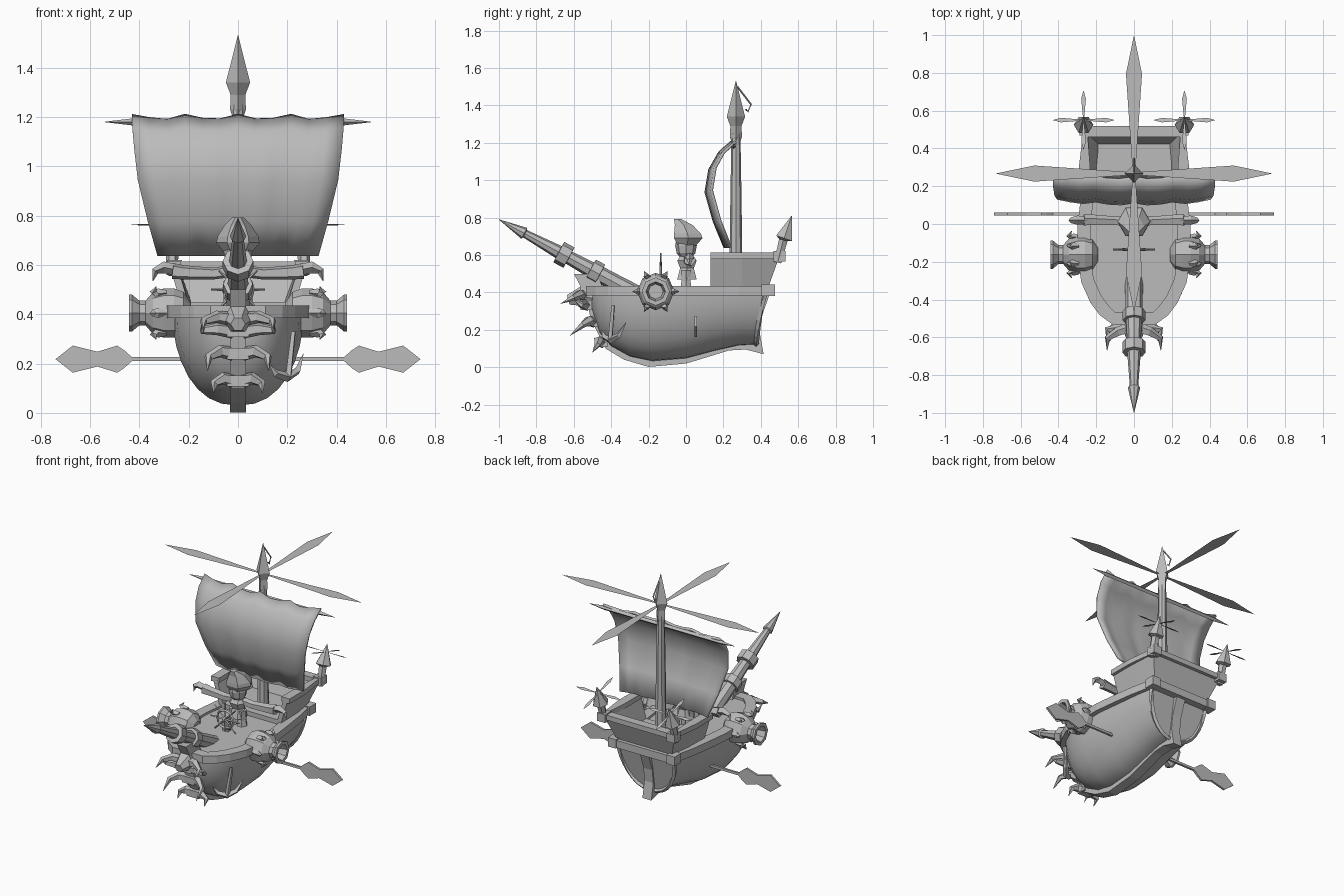
import bpy, bmesh, math
from mathutils import Matrix, Vector

cube = bpy.data.objects.get("Cube")
if cube:
    bpy.data.objects.remove(cube, do_unlink=True)

grey = bpy.data.materials.new("plain_grey")
grey.use_nodes = True
grey.diffuse_color = (0.5, 0.5, 0.5, 1)
grey.node_tree.nodes["Principled BSDF"].inputs["Base Color"].default_value = (0.5, 0.5, 0.5, 1)

YZ = Matrix(((0, 0, 1), (1, 0, 0), (0, 1, 0))).to_4x4()
XZ = Matrix(((1, 0, 0), (0, 0, -1), (0, 1, 0))).to_4x4()


def make(name, verts, faces, mirror=False, smooth=False, solid=0):
    mesh = bpy.data.meshes.new(name)
    bm = bmesh.new()
    vs = [bm.verts.new(v) for v in verts]
    for f in faces:
        bm.faces.new([vs[i] for i in f])
    bmesh.ops.recalc_face_normals(bm, faces=bm.faces)
    bm.to_mesh(mesh)
    bm.free()
    obj = bpy.data.objects.new(name, mesh)
    bpy.context.collection.objects.link(obj)
    mesh.materials.append(grey)
    if solid:
        mod = obj.modifiers.new("thickness", 'SOLIDIFY')
        mod.thickness, mod.offset = solid, 0
    if mirror:
        obj.modifiers.new("mirror", 'MIRROR')
    if smooth:
        bpy.ops.object.select_all(action='DESELECT')
        obj.select_set(True)
        bpy.context.view_layer.objects.active = obj
        bpy.ops.object.shade_smooth_by_angle(angle=math.radians(40))
    return obj


def loft(name, rings, cyclic=False, **kw):
    n, m = len(rings[0]), len(rings)
    faces = []
    for i in range(m if cyclic else m - 1):
        k = (i + 1) % m
        faces += [(i*n + j, i*n + (j+1) % n, k*n + (j+1) % n, k*n + j) for j in range(n)]
    if not cyclic:
        faces += [tuple(range(n)), tuple(range((m-1)*n, m*n))]
    return make(name, [v for r in rings for v in r], faces, **kw)


def tube(name, pts, radii, sides=6, axis=None, **kw):
    pts = [Vector(p) for p in pts]
    rings = []
    for i, p in enumerate(pts):
        t = Vector(axis) if axis else pts[min(i+1, len(pts)-1)] - pts[max(i-1, 0)]
        q = t.to_track_quat('Z', 'Y')
        r = max(radii[i], 0.001)
        angles = [math.tau * k / sides for k in range(sides)]
        rings.append([p + q @ Vector((r*math.cos(a), r*math.sin(a), 0)) for a in angles])
    return loft(name, rings, **kw)


def plate(name, outline, thick, matrix, **kw):
    rings = [[matrix @ Vector((x, y, s*thick/2)) for x, y in outline] for s in (-1, 1)]
    return loft(name, rings, **kw)


def box(name, centre, size, **kw):
    x, y, z = size
    outline = [(-x/2, -y/2), (x/2, -y/2), (x/2, y/2), (-x/2, y/2)]
    return plate(name, outline, z, Matrix.Translation(centre), **kw)


def band(name, path, w, z0, z1, cyclic=False):
    rings, n = [], len(path)
    for i, p in enumerate(path):
        a = path[i-1] if cyclic or i else p
        b = path[(i+1) % n] if cyclic or i < n-1 else p
        d = Vector((b[1]-a[1], a[0]-b[0])).normalized() * w
        rings.append([(p[0]+s*d.x, p[1]+s*d.y, z) for s, z in ((-1, z0), (1, z0), (1, z1), (-1, z1))])
    return loft(name, rings, cyclic=cyclic)


def rotor(name, centre, radius, width, tilt, **kw):
    # Four paper-thin blades
    shape = [(0.04, 0.1), (0.72, 0.5), (1, 0), (0.72, -0.5), (0.04, -0.1)]
    for k in range(4):
        m = Matrix.Translation(centre) @ Matrix.Rotation(tilt, 4, 'X') @ Matrix.Rotation(k*math.pi/2, 4, 'Z')
        make(f"{name}_blade_{k+1}", [m @ Vector((x*radius, y*width, 0)) for x, y in shape],
             [range(len(shape))], **kw)


# Hull: stations of y, half width, bottom height
stations = [(-.50, .11, .30), (-.46, .16, .18), (-.40, .205, .11), (-.30, .25, .055), (-.18, .268, .03),
            (0, .268, .045), (.15, .25, .085), (.28, .232, .115), (.37, .212, .12)]
TOP = 0.42
rings = []
for y, w, zk in stations:
    ring = []
    for k in range(17):
        a = math.pi * k / 16
        z = TOP - (TOP - zk) * math.sin(a)
        rake = 0.06 * max(0, y - 0.15) / 0.22 * (z / TOP)**2
        c = math.cos(a)
        ring.append((math.copysign(abs(c)**0.85, c) * w, y + rake, z))
    rings.append(ring)
loft("hull", rings, smooth=True)

# Gunwale around the deck edge
side = [(w - .004, y) for y, w, zk in stations[:-1]] + [(.212, .435)]
band("gunwale", side + [(-x, y) for x, y in reversed(side)], 0.034, 0.385, 0.435, cyclic=True)
box("gunwale_stern_block", (.218, .44, .412), (.06, .07, .06), mirror=True)

# Keel, stem and rudder in one bent strip
plate("keel", [(-.60, .50), (-.535, .38), (-.51, .26), (-.43, .10), (-.33, .04), (-.2, .002), (0, .02),
               (.1, .05), (.23, .09), (.32, .095), (.415, .07), (.395, .18), (.405, .27), (.45, .40), (.40, .42),
               (.34, .14), (.15, .12), (-.2, .08), (-.38, .16), (-.44, .42), (-.48, .50)], 0.066, YZ)
# Raised frame round the stern edge
tube("stern_frame", rings[-1], [.014]*len(rings[-1]), 4)

# Raised stern castle with flared walls
low = [(.21, .13), (.205, .30), (.19, .425)]
high = [(.262, .13), (.262, .30), (.255, .49)]
low, high = [p + [(-x, y) for x, y in reversed(p)] for p in (low, high)]
n = len(low)
make("castle_walls", [(x, y, .42) for x, y in low] + [(x, y, .60) for x, y in high],
     [(i, i+1, n+i+1, n+i) for i in range(n-1)], solid=0.03)
band("castle_rail", high, 0.03, 0.58, 0.613)
plate("castle_floor", low, 0.03, Matrix.Translation((0, 0, .435)))
box("castle_rail_block", (.258, .50, .593), (.06, .065, .055), mirror=True)

# Spear posts with small rotors on the stern corners
tube("stern_post", [(.267, .49, .56), (.267, .52, .68), (.267, .525, .69), (.267, .565, .81)],
     [.022, .027, .052, 0], 6, mirror=True)
rotor("stern_rotor", (.267, .55, .763), .165, .025, math.radians(-17), mirror=True)

# Mast with spear tip, hook and large rotor
MY = 0.267
tube("mast", [(0, MY, z) for z in (.42, .9, 1.25)], [.036, .03, .024], 8, smooth=True)
tube("mast_spear", [(0, MY, z) for z in (1.20, 1.23, 1.29, 1.34, 1.53)], [.022, .032, .03, .049, 0], 4)
tube("mast_hook", [(0, .275, 1.50), (0, .348, 1.405), (0, .33, 1.365), (0, .32, 1.38)], [.005]*4, 4)
rotor("mast_rotor", (0, MY, 1.325), .733, .085, 0)

# Billowing sail: rows of height, half width and depth
rows = [(.64, .325, .212), (.78, .365, .155), (.94, .405, .11), (1.06, .42, .13), (1.14, .428, .175), (1.195, .43, .24)]
U = 13
verts = []
for z, half, y in rows:
    for i in range(U):
        u = 2 * i / (U - 1) - 1
        wave = math.cos(u * 13) * .012
        verts.append((u * half, y + .02*u*u + wave*.6, z + wave * (z - .64) / .55))
make("sail", verts, [(j*U+i, j*U+i+1, (j+1)*U+i+1, (j+1)*U+i)
                     for j in range(len(rows)-1) for i in range(U-1)], solid=0.016, smooth=True)
tube("sail_yard", [(x, .255, 1.18) for x in (-.54, -.43, .43, .54)], [0, .014, .014, 0], 4)

# Bowsprit: radius at each y along the sloping line
sprit = [(-.22, .05), (-.42, .045), (-.46, .045), (-.461, .06), (-.51, .06), (-.511, .042), (-.625, .036),
         (-.626, .062), (-.68, .062), (-.681, .036), (-.86, .022), (-.865, .033), (-1, 0)]
tube("bowsprit", [(0, y, .79 - (y + 1) * .545) for y, r in sprit], [r for y, r in sprit], 8, axis=(0, -.88, .48))

# Horns and collars on the stem
for i, (y, z, reach, fwd, drop) in enumerate([(-.55, .38, .15, .12, .04), (-.535, .33, .155, .06, -.03),
                                              (-.50, .24, .13, .12, .07), (-.45, .13, .105, .05, .05)]):
    tube(f"stem_horn_{i+1}", [(.02, y, z), (reach*.55, y-.02, z+.01), (reach*.93, y-fwd*.45, z-drop*.2),
                              (reach*.95, y-fwd, z-drop)], [.03, .026, .017, 0], 5, mirror=True)
    box(f"stem_collar_{i+1}", (0, y, z), (.09, .06, .045))
tube("stem_head", [(0, -.50, .37), (0, -.56, .38), (0, -.63, .36)], [.05, .06, .03], 6)

# Side cannons with claws
CY, CZ = -.162, .405
barrel = [(.19, .04), (.22, .085), (.26, .1), (.30, .1), (.345, .085), (.375, .05), (.40, .05),
          (.43, .075), (.443, .075), (.443, .052), (.38, .04)]
tube("cannon", [(x, CY, CZ) for x, r in barrel], [r for x, r in barrel], 8, axis=(1, 0, 0), mirror=True)
for k in range(6):
    a = math.tau * k / 6
    tube(f"cannon_claw_{k+1}", [(x, CY + r*math.cos(a), CZ + r*math.sin(a))
                                for x, r in ((.29, .093), (.325, .092), (.345, .1), (.33, .125))],
         [.012, .02, .014, 0], 4, mirror=True)

# Oars
oar = [(.20, .008), (.43, .008), (.46, .035), (.49, .055), (.57, .03), (.67, .055), (.74, 0)]
plate("oar", [(x, .218 + h) for x, h in oar] + [(x, .218 - h) for x, h in reversed(oar[:-1])],
      0.014, Matrix.Translation((0, .053, 0)) @ XZ, mirror=True)

# Anchor on the left bow
tube("anchor_shank", [(.225, -.39, .33), (.205, -.405, .15)], [.011, .015], 4)
tube("anchor_arms", [(.265, -.32, .24), (.24, -.36, .17), (.20, -.405, .145), (.155, -.435, .16), (.125, -.45, .20)],
     [0, .016, .02, .016, 0], 4)

# Steering wheel on a pedestal
wheel = [(.06*math.cos(math.tau*k/12), -.135, .50 + .06*math.sin(math.tau*k/12)) for k in range(13)]
tube("wheel_rim", wheel, [.008]*13, 4)
for k in range(4):
    d = Vector((math.cos(k*math.pi/4), 0, math.sin(k*math.pi/4))) * .11
    c = Vector((0, -.135, .50))
    tube(f"wheel_spoke_{k+1}", [c - d, c, c + d], [.004, .007, .004], 4)
box("wheel_pedestal", (0, -.12, .455), (.04, .03, .09))

# Captain: legs, coat, arms, head and hat
tube("captain_leg", [(.03, 0, .42), (.03, 0, .46), (.03, 0, .52)], [.035, .028, .03], 6, mirror=True)
tube("captain_coat", [(0, .005, z) for z in (.47, .53, .57, .60)], [.06, .042, .06, .035], 6)
tube("captain_arm", [(.03, .01, .575), (.10, .015, .565), (.22, .02, .57), (.265, .02, .575)],
     [.026, .025, .03, .034], 5, mirror=True)
tube("captain_hand", [(.25, .02, .58), (.30, .02, .59), (.335, .02, .575), (.345, .02, .535)],
     [.022, .024, .015, 0], 4, mirror=True)
tube("captain_head", [(0, 0, z) for z in (.585, .61, .65, .69)], [.03, .05, .058, .05], 8)
tube("captain_hat", [(0, .005, .65), (0, .012, .69), (0, .008, .715), (0, -.012, .76), (0, -.045, .793)],
     [.055, .088, .083, .055, .022], 6, axis=(0, 0, 1))
